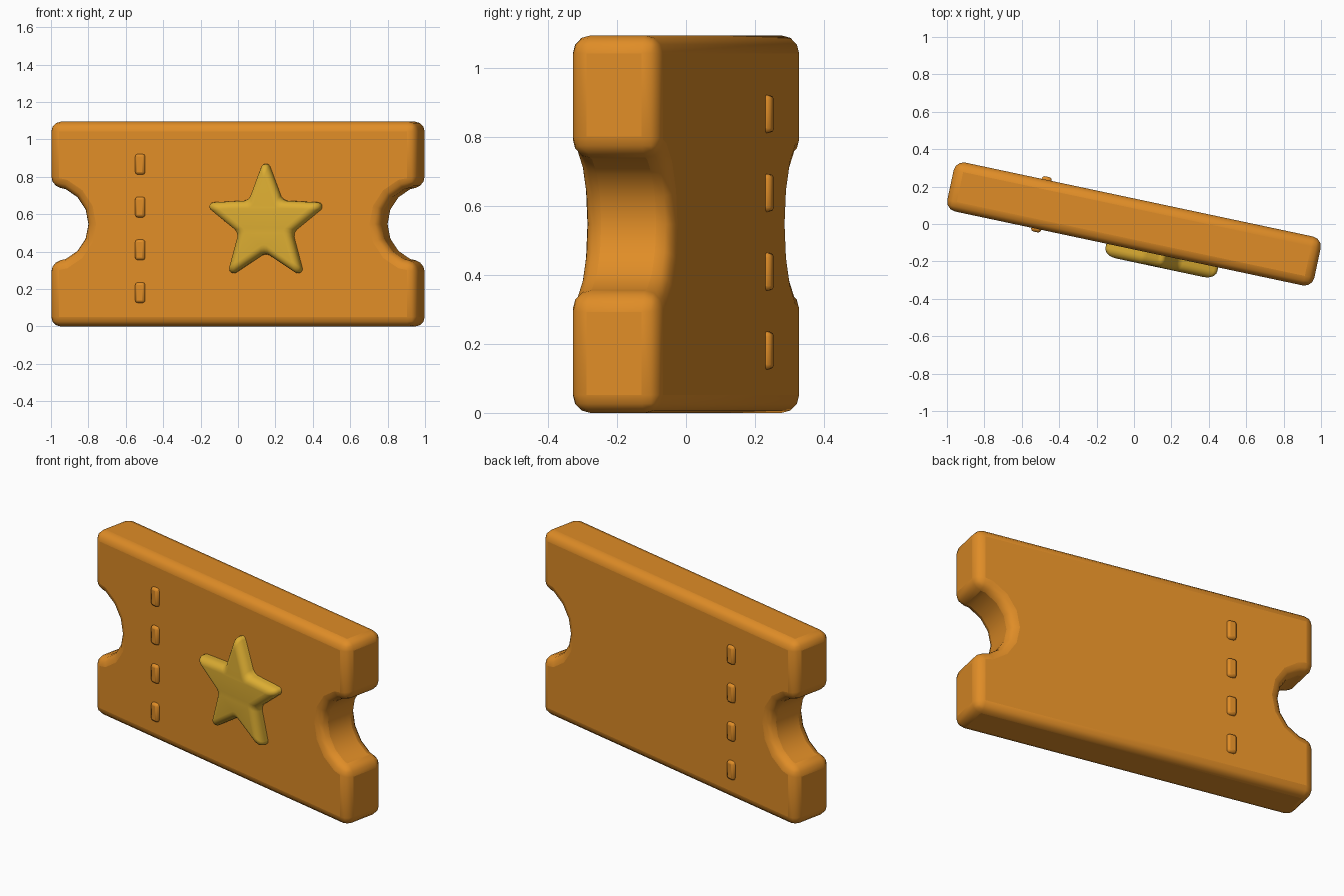
import bpy, bmesh, math

if "Cube" in bpy.data.objects:
    bpy.data.objects.remove(bpy.data.objects["Cube"])

TURN = math.radians(-12)     # whole ticket is turned about z
HALF_L, HALF_T, H = 1.003, 0.1335, 1.095
MID = H / 2


def material(name, rgb):
    m = bpy.data.materials.new(name)
    m.diffuse_color = (*rgb, 1)
    m.use_nodes = True
    m.node_tree.nodes["Principled BSDF"].inputs["Base Color"].default_value = m.diffuse_color
    return m


ORANGE = material("ticket orange", (0.74, 0.265, 0.02))
GOLD = material("star gold", (0.72, 0.42, 0.032))


def finish(name, bm, mat, bevel=0, segments=3, angle=40):
    bmesh.ops.recalc_face_normals(bm, faces=bm.faces[:])
    mesh = bpy.data.meshes.new(name)
    bm.to_mesh(mesh)
    bm.free()
    mesh.materials.append(mat)
    ob = bpy.data.objects.new(name, mesh)
    bpy.context.collection.objects.link(ob)
    ob.rotation_euler.z = TURN
    if bevel:
        mod = ob.modifiers.new("rounding", 'BEVEL')
        mod.width, mod.segments = bevel, segments
        mod.limit_method, mod.angle_limit = 'ANGLE', math.radians(35)
    bpy.ops.object.select_all(action='DESELECT')
    ob.select_set(True)
    bpy.context.view_layer.objects.active = ob
    bpy.ops.object.shade_smooth_by_angle(angle=math.radians(angle))
    return ob


def loft(rings):
    """Skin between equal rings of points and cap both ends."""
    bm = bmesh.new()
    loops = [[bm.verts.new(p) for p in ring] for ring in rings]
    n = len(loops[0])
    for a, b in zip(loops, loops[1:]):
        for i in range(n):
            j = (i + 1) % n
            bm.faces.new((a[i], a[j], b[j], b[i]))
    bm.faces.new(loops[0])
    bm.faces.new(loops[-1])
    return bm


# Ticket body: rectangle with a half-round notch in each end
R_NOTCH = 0.203
right = [(HALF_L, 0)]
for i in range(9):
    a = -math.pi / 2 - math.pi * i / 8
    right.append((HALF_L + R_NOTCH * math.cos(a), MID + R_NOTCH * math.sin(a)))
right.append((HALF_L, H))
outline = right + [(-x, z) for x, z in reversed(right)]
finish("ticket_body",
       loft([[(x, y, z) for x, z in outline] for y in (-HALF_T, HALF_T)]),
       ORANGE, bevel=0.052)

# Perforation dashes: small rounded blocks showing on both faces
for k in range(4):
    z0 = 0.181 + 0.2287 * k
    rect = [(-0.533, z0 - 0.055), (-0.479, z0 - 0.055),
            (-0.479, z0 + 0.055), (-0.533, z0 + 0.055)]
    finish(f"perforation_dash_{k + 1}",
           loft([[(x, y, z) for x, z in rect] for y in (-0.151, 0.151)]),
           ORANGE, bevel=0.014, segments=2)


# Star: rounded outline that shrinks toward its front face
def star_ring(y, s):
    cx, cz = 0.183, 0.549
    tip_c, tip_r, inner = 0.25 + 0.048 * s, 0.004 + 0.019 * s, 0.112 + 0.05 * s
    pts = []
    for k in range(5):
        a = math.pi / 2 + k * math.tau / 5
        for d in (-66, -33, 0, 33, 66):
            b = a + math.radians(d)
            pts.append((cx + tip_c * math.cos(a) + tip_r * math.cos(b), y,
                        cz + tip_c * math.sin(a) + tip_r * math.sin(b)))
        for d, f in ((-7, 1.04), (0, 1), (7, 1.04)):
            b = a + math.pi / 5 + math.radians(d)
            pts.append((cx + f * inner * math.cos(b), y, cz + f * inner * math.sin(b)))
    return pts


rings = [star_ring(-0.11, 1)]
for i in range(6):
    t = math.pi / 2 * i / 5
    rings.append(star_ring(-0.155 - 0.045 * math.sin(t), math.cos(t)))
finish("star", loft(rings), GOLD, angle=50)
